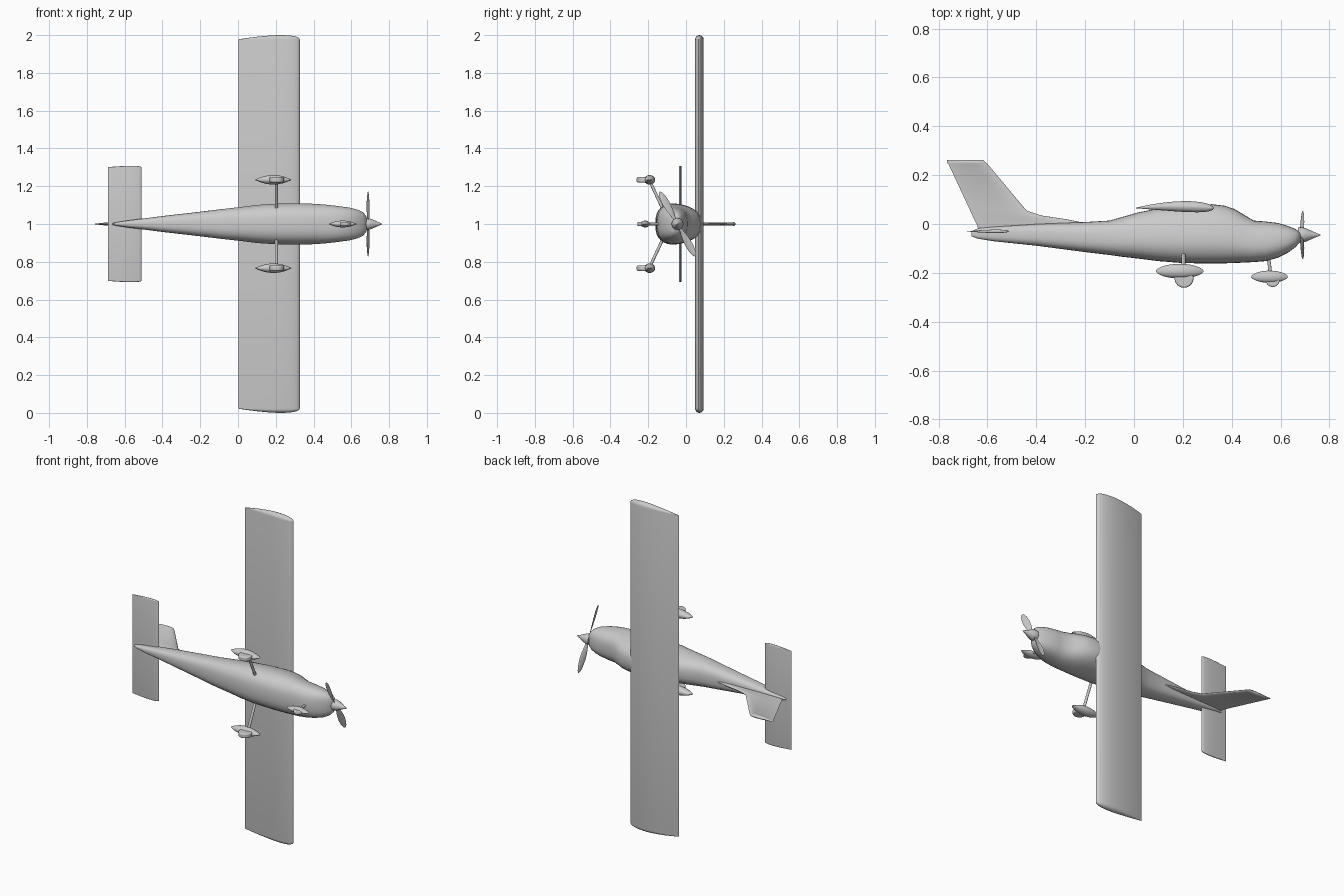
import bpy, bmesh
from math import sin, cos, pi, radians, copysign
from mathutils import Vector, Matrix

if "Cube" in bpy.data.objects:
    bpy.data.objects.remove(bpy.data.objects["Cube"])


def loft(name, rings):
    """Skin a list of equal-length closed rings and cap both ends."""
    bm = bmesh.new()
    rows = [[bm.verts.new(p) for p in ring] for ring in rings]
    n = len(rows[0])
    for a, b in zip(rows, rows[1:]):
        for i in range(n):
            j = (i + 1) % n
            bm.faces.new((a[i], a[j], b[j], b[i]))
    bm.faces.new(rows[0][::-1])
    bm.faces.new(rows[-1])
    bmesh.ops.recalc_face_normals(bm, faces=bm.faces)
    mesh = bpy.data.meshes.new(name)
    bm.to_mesh(mesh)
    bm.free()
    obj = bpy.data.objects.new(name, mesh)
    bpy.context.collection.objects.link(obj)
    return obj


def section(x, y, h, w, power=2.0, taper=0.0, n=32):
    """Superellipse ring across the fuselage axis, optionally narrower on top."""
    pts = []
    for i in range(n):
        a = 2 * pi * i / n
        c, s = [copysign(abs(v) ** (2 / power), v) for v in (cos(a), sin(a))]
        pts.append((x, y + h * s, 1 + w * c * (1 - taper * max(0, s + 0.2))))
    return pts


def foil(le, te, thick, camber=0.0, n=14):
    """Airfoil as (x, camber offset, signed half thickness)."""
    def half(c):
        return thick * 5 * (0.2969 * c**0.5 - 0.126 * c - 0.3516 * c**2
                            + 0.2843 * c**3 - 0.1036 * c**4)
    cs = [(1 - cos(pi * i / n)) / 2 for i in range(n + 1)]
    loop = [(c, 1) for c in cs[::-1]] + [(c, -1) for c in cs[1:]]
    return [(le + (te - le) * c, 4 * camber * c * (1 - c), s * half(c)) for c, s in loop]


def flat_wing(name, le, te, y, thick, camber, span):
    """Straight wing along z with tips rounded like half a revolved airfoil."""
    f = foil(le, te, thick, camber)
    root = span - thick / 2
    rings = []
    for side in (-1, 1):
        part = [[(x, y + m + t * cos(a), 1 + side * (root + abs(t) * sin(a)))
                 for x, m, t in f] for a in [radians(k) for k in (0, 22, 45, 68, 88)]]
        rings += part[::-1] if side < 0 else part
    return loft(name, rings)


# Fuselage: x, bottom, top, half width, top taper
stations = [(-0.665, -0.050, -0.030, 0.004, 0), (-0.64, -0.060, -0.018, 0.010, 0),
            (-0.58, -0.070, -0.012, 0.019, 0), (-0.40, -0.089, 0.000, 0.042, 0),
            (-0.20, -0.115, 0.008, 0.065, 0), (-0.10, -0.127, 0.014, 0.078, .05),
            (-0.05, -0.134, 0.028, 0.084, .1), (0.02, -0.142, 0.048, 0.092, .15),
            (0.10, -0.152, 0.064, 0.102, .2), (0.20, -0.160, 0.076, 0.109, .2),
            (0.32, -0.162, 0.081, 0.111, .2), (0.37, -0.161, 0.075, 0.110, .2),
            (0.41, -0.160, 0.062, 0.108, .2), (0.45, -0.158, 0.038, 0.105, .18),
            (0.49, -0.156, 0.014, 0.101, .12), (0.54, -0.152, 0.010, 0.095, .1),
            (0.59, -0.138, 0.004, 0.088, .1), (0.63, -0.118, -0.008, 0.078, .08),
            (0.66, -0.096, -0.020, 0.064, .05), (0.677, -0.078, -0.030, 0.045, 0),
            (0.684, -0.064, -0.038, 0.022, 0)]
loft("fuselage", [section(x, (b + t) / 2, (t - b) / 2, w, 2.7, k)
                  for x, b, t, w, k in stations])

# Wing and tailplane
flat_wing("wing", 0.327, 0.002, 0.065, 0.045, 0.007, 1.0)
flat_wing("tailplane", -0.512, -0.688, -0.03, 0.014, 0.0, 0.308)

# Fin with dorsal fillet and rounded tip
fin = []
for y, le, te, th in [(-0.03, -0.15, -0.635, .016), (0.0, -0.18, -0.645, .016),
                      (0.02, -0.28, -0.655, .016), (0.035, -0.38, -0.662, .016),
                      (0.055, -0.44, -0.671, .016), (0.246, -0.60, -0.76, .016),
                      (0.25, -0.605, -0.765, .02)]:
    fin.append([(x, y, 1 + t) for x, m, t in foil(le, te, th)])
for a in (30, 60, 85):
    a = radians(a)
    fin.append([(x, 0.25 + 0.012 * sin(a), 1 + t * cos(a))
                for x, m, t in foil(-0.605 - 0.012 * sin(a), -0.765, .02)])
loft("fin", fin)


# Landing gear
def wheel(name, x, y, z, r, width):
    bpy.ops.mesh.primitive_cylinder_add(vertices=32, radius=r, depth=width, location=(x, y, z))
    obj = bpy.context.object
    obj.name = name
    bev = obj.modifiers.new("rounding", "BEVEL")
    bev.width, bev.segments = width * 0.25, 3


def fairing(name, x, y, z, length, h, w):
    us = [-cos(pi * (i + 0.15) / 16.3) for i in range(17)]
    obj = loft(name, [section(x + u * length, y, h * (1 - u * u) ** 0.6, w * (1 - u * u), n=20)
                      for u in us])
    obj.location.z = z - 1


def strut(name, a, b, r):
    a, b = Vector(a), Vector(b)
    bpy.ops.mesh.primitive_cylinder_add(vertices=16, radius=r, depth=(b - a).length,
                                        location=(a + b) / 2)
    obj = bpy.context.object
    obj.name = name
    obj.rotation_euler = (b - a).to_track_quat('Z', 'Y').to_euler()


for side, label in ((-1, "left"), (1, "right")):
    z = 1 + side * 0.234
    fairing(label + "_wheel_fairing", 0.187, -0.193, z, 0.098, 0.03, 0.025)
    wheel(label + "_wheel", 0.205, -0.222, z, 0.039, 0.028)
    strut(label + "_gear_leg", (0.203, -0.125, 1 + side * 0.085), (0.203, -0.195, z), 0.008)
fairing("nose_wheel_fairing", 0.555, -0.216, 1, 0.075, 0.025, 0.018)
wheel("nose_wheel", 0.568, -0.23, 1, 0.028, 0.02)
strut("nose_gear_leg", (0.55, -0.13, 1), (0.56, -0.215, 1), 0.007)

# Spinner
loft("spinner", [section(x, -0.045, r, r, n=24) for x, r in
                 [(0.672, .03), (0.69, .031), (0.705, .027), (0.725, .018),
                  (0.745, .009), (0.758, .004), (0.764, .0008)]])

# Propeller blades: radius, half chord, pitch
hub = Vector((0.689, -0.045, 1))
for k in (0, 1):
    roll = Matrix.Rotation(radians(29) + k * pi, 3, 'X')
    rings = []
    for r, c, pitch in [(0.01, .007, 45), (0.04, .010, 35), (0.08, .018, 26),
                        (0.12, .021, 20), (0.16, .018, 16), (0.185, .011, 14),
                        (0.196, .002, 14)]:
        twist = Matrix.Rotation(radians(pitch), 3, 'Z')
        rings.append([hub + roll @ (twist @ Vector((0.17 * c * sin(a), c * cos(a), 0))
                                    + Vector((0, 0, r)))
                      for a in [2 * pi * i / 16 for i in range(16)]])
    loft("propeller_blade_%d" % (k + 1), rings)

# Smooth shading with crisp edges
bpy.ops.object.select_all(action='SELECT')
bpy.context.view_layer.objects.active = bpy.data.objects["fuselage"]
bpy.ops.object.shade_smooth_by_angle(angle=radians(40))
